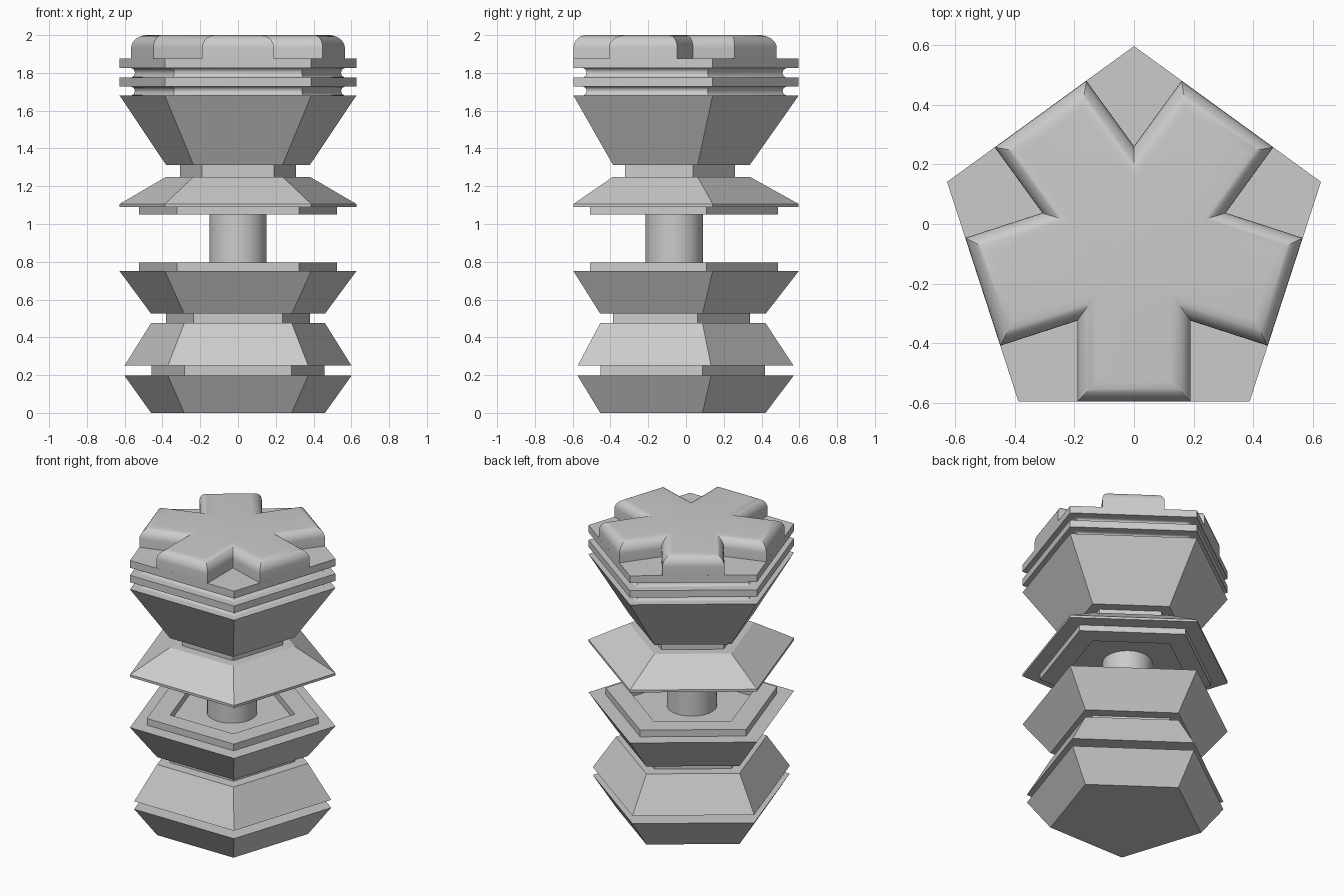
import bpy, bmesh, math

if "Cube" in bpy.data.objects:
    bpy.data.objects.remove(bpy.data.objects["Cube"])

CY = -0.0625          # axis of the pentagons, so the bounding box is centred


def pentagon(r, z):
    # one vertex at the back, one flat side at the front
    return [(r * math.cos(math.radians(90 + 72 * i)),
             CY + r * math.sin(math.radians(90 + 72 * i)), z) for i in range(5)]


def star(w, length, z):
    # five straight arms of half width w, pointing at the flat sides
    pts = []
    for i in range(5):
        a = math.radians(-90 + 72 * i)
        c, s = math.cos(a), math.sin(a)
        v = w / math.sin(math.radians(36))
        va = math.radians(36)
        for u, t in ((length, -w), (length, w), (v * math.cos(va), v * math.sin(va))):
            pts.append((u * c - t * s, CY + u * s + t * c, z))
    return pts


def loft(name, loops, closed=False, smooth=False):
    bm = bmesh.new()
    rows = [[bm.verts.new(p) for p in loop] for loop in loops]
    n = len(rows[0])
    pairs = list(zip(rows, rows[1:]))
    if closed:
        pairs.append((rows[-1], rows[0]))
    else:
        bm.faces.new(rows[0][::-1])
        bm.faces.new(rows[-1])
    for a, b in pairs:
        for i in range(n):
            j = (i + 1) % n
            bm.faces.new((a[i], a[j], b[j], b[i]))
    bmesh.ops.recalc_face_normals(bm, faces=bm.faces)
    me = bpy.data.meshes.new(name)
    bm.to_mesh(me)
    bm.free()
    if smooth:
        me.polygons.foreach_set("use_smooth", [True] * len(me.polygons))
        me.set_sharp_from_angle(angle=math.radians(35))
    ob = bpy.data.objects.new(name, me)
    bpy.context.collection.objects.link(ob)
    return ob


def groove(z0, z1, r=0.60, depth=0.026, n=8):
    # half-round channel between two plates
    return [(r - depth * math.sin(math.pi * i / n),
             (z0 + z1) / 2 - (z1 - z0) / 2 * math.cos(math.pi * i / n))
            for i in range(n + 1)]


# solid pentagonal tiers, as (radius, height) profiles
R = 0.659
tiers = {
    "base_tier": [(0.484, 0), (0.632, 0.197)],
    "base_spacer": [(0.482, 0.197), (0.482, 0.25)],
    "lower_tier": [(0.632, 0.25), (0.484, 0.475)],
    "lower_spacer": [(0.40, 0.475), (0.40, 0.525)],
    "middle_tier": [(0.484, 0.525), (R, 0.75)],
    "skirt": [(R, 1.09), (R, 1.106), (0.40, 1.25)],
    "upper_neck": [(0.323, 1.25), (0.323, 1.312)],
    "upper_bowl": [(0.40, 1.312), (R, 1.68)],
    "lower_groove": groove(1.68, 1.728),
    "lower_plate": [(R, 1.728), (R, 1.775)],
    "upper_groove": groove(1.775, 1.826),
    "upper_plate": [(R, 1.826), (R, 1.875)],
}
for name, prof in tiers.items():
    loft(name, [pentagon(r, z) for r, z in prof], smooth="groove" in name)

# raised pentagonal rims facing each other around the shaft
for name, z0, z1 in (("lower_rim", 0.75, 0.795), ("upper_rim", 1.05, 1.09)):
    loft(name, [pentagon(r, z) for r, z in
                ((0.55, z0), (0.55, z1), (0.40, z1), (0.40, z0))], closed=True)

# round shaft
N = 48
loft("shaft", [[(0.152 * math.cos(2 * math.pi * i / N),
                 CY + 0.152 * math.sin(2 * math.pi * i / N), z) for i in range(N)]
               for z in (0.75, 1.09)], smooth=True)

# five-armed cap with a rounded top edge
B, W, L = 0.068, 0.19, 0.533
loops = [star(W, L, 1.875)]
for i in range(9):
    a = math.pi / 2 * i / 8
    d = B * (1 - math.cos(a))
    loops.append(star(W - d, L - d, 2 - B + B * math.sin(a)))
loft("star_cap", loops, smooth=True)
